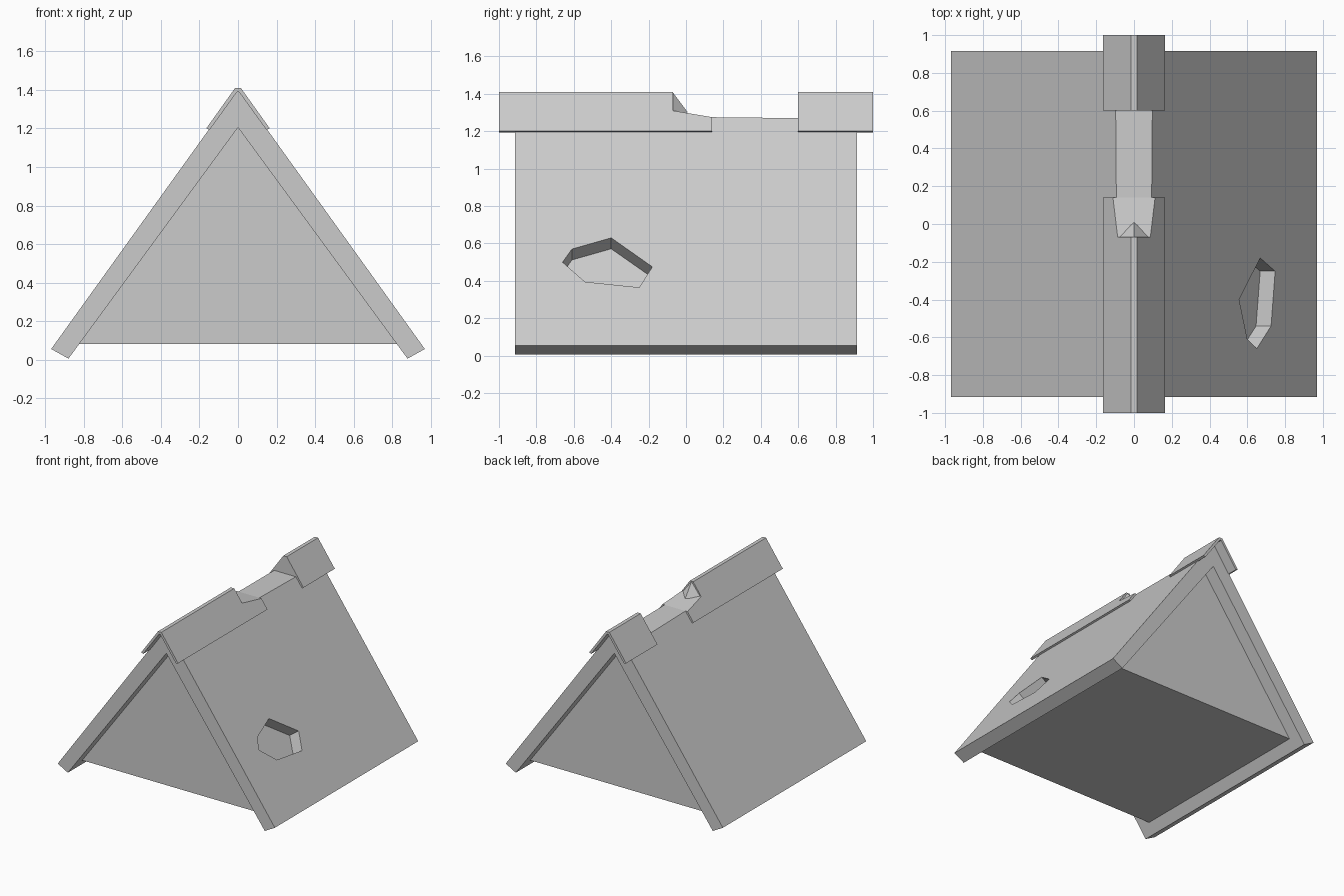
import bpy
import bmesh
from mathutils import Vector

old = bpy.data.objects.get("Cube")
if old:
    bpy.data.objects.remove(old, do_unlink=True)

grey = bpy.data.materials.new("stone grey")
grey.use_nodes = True
colour = (0.6, 0.6, 0.6, 1)
grey.diffuse_color = colour
grey.node_tree.nodes["Principled BSDF"].inputs["Base Color"].default_value = colour


def prism(name, outline, push):
    """Closed solid made by pushing a flat outline along a vector."""
    bm = bmesh.new()
    face = bm.faces.new([bm.verts.new(p) for p in outline])
    result = bmesh.ops.extrude_face_region(bm, geom=[face], use_keep_orig=True)
    moved = [v for v in result["geom"] if isinstance(v, bmesh.types.BMVert)]
    bmesh.ops.translate(bm, verts=moved, vec=push)
    bmesh.ops.recalc_face_normals(bm, faces=bm.faces)
    mesh = bpy.data.meshes.new(name)
    bm.to_mesh(mesh)
    bm.free()
    mesh.materials.append(grey)
    obj = bpy.data.objects.new(name, mesh)
    bpy.context.scene.collection.objects.link(obj)
    return obj


def gable_prism(name, profile, y0, y1):
    """Prism along y from an x-z profile."""
    return prism(name, [(x, y0, z) for x, z in profile], (0, y1 - y0, 0))


def mirrored(half):
    """Right half of a profile, listed from the ridge, plus its mirror image."""
    return half + [(-x, z) for x, z in reversed(half)]


def cut(obj, cutter):
    mod = obj.modifiers.new("cut", "BOOLEAN")
    mod.operation = "DIFFERENCE"
    mod.solver = "EXACT"
    mod.object = cutter
    cutter.hide_render = True
    graph = bpy.context.evaluated_depsgraph_get()
    mesh = bpy.data.meshes.new_from_object(obj.evaluated_get(graph))
    obj.modifiers.clear()
    obj.data = mesh


# Roof slabs, with a shared ridge
apex, eave = 1.405, (0.97, 0.055)
roof = gable_prism("roof", [(0, apex), eave, (0.88, 0.005), (0, 1.205),
                            (-0.88, 0.005), (-eave[0], eave[1])], -0.915, 0.915)

# Recessed gable infill and its floor
gable_prism("gable_body", [(0, 1.22), (0.835, 0.08), (-0.835, 0.08)], -0.81, 0.81)

# Thin ridge caps
cap = [(0.015, 1.41), (0.165, 1.2), (0.147, 1.193), (0.005, 1.39)]
front_cap = gable_prism("front_ridge_cap", mirrored(cap), -1, 0.14)
gable_prism("back_ridge_cap", mirrored(cap), 0.6, 1)

# Broken gap along the ridge
gap = [(-0.07, 1.31), (0.14, 1.275), (0.6, 1.27), (0.6, 1.6), (-0.07, 1.6)]
gap_cutter = prism("gap_cutter", [(-0.4, y, z) for y, z in gap], (0.8, 0, 0))
cut(roof, gap_cutter)
cut(front_cap, gap_cutter)

# Pointed stub left at the broken end of the front cap
stub = prism("broken_ridge_stub", [(0.085, -0.072, 1.3), (-0.085, -0.072, 1.3),
                                   (0, -0.072, 1.41)], (0, 0.08, 0))
for v in stub.data.vertices:
    if v.co.y > -0.05:
        v.co = (0, 0.01, 1.3)
bm = bmesh.new()
bm.from_mesh(stub.data)
bmesh.ops.remove_doubles(bm, verts=bm.verts, dist=0.001)
bmesh.ops.recalc_face_normals(bm, faces=bm.faces)
bm.to_mesh(stub.data)
bm.free()

# Chipped pocket in the left slope, sunk square to the slope
normal = Vector((apex - eave[1], 0, eave[0])).normalized()
chip = [(-0.66, 0.5), (-0.61, 0.57), (-0.4, 0.63),
        (-0.18, 0.475), (-0.25, 0.365), (-0.54, 0.395)]
rim = [Vector((eave[0] * (apex - z) / (apex - eave[1]), y, z)) + normal * 0.03
       for y, z in chip]
chip_cutter = prism("chip_cutter", rim, normal * -0.14)
cut(roof, chip_cutter)

for helper in (gap_cutter, chip_cutter):
    bpy.data.objects.remove(helper, do_unlink=True)
